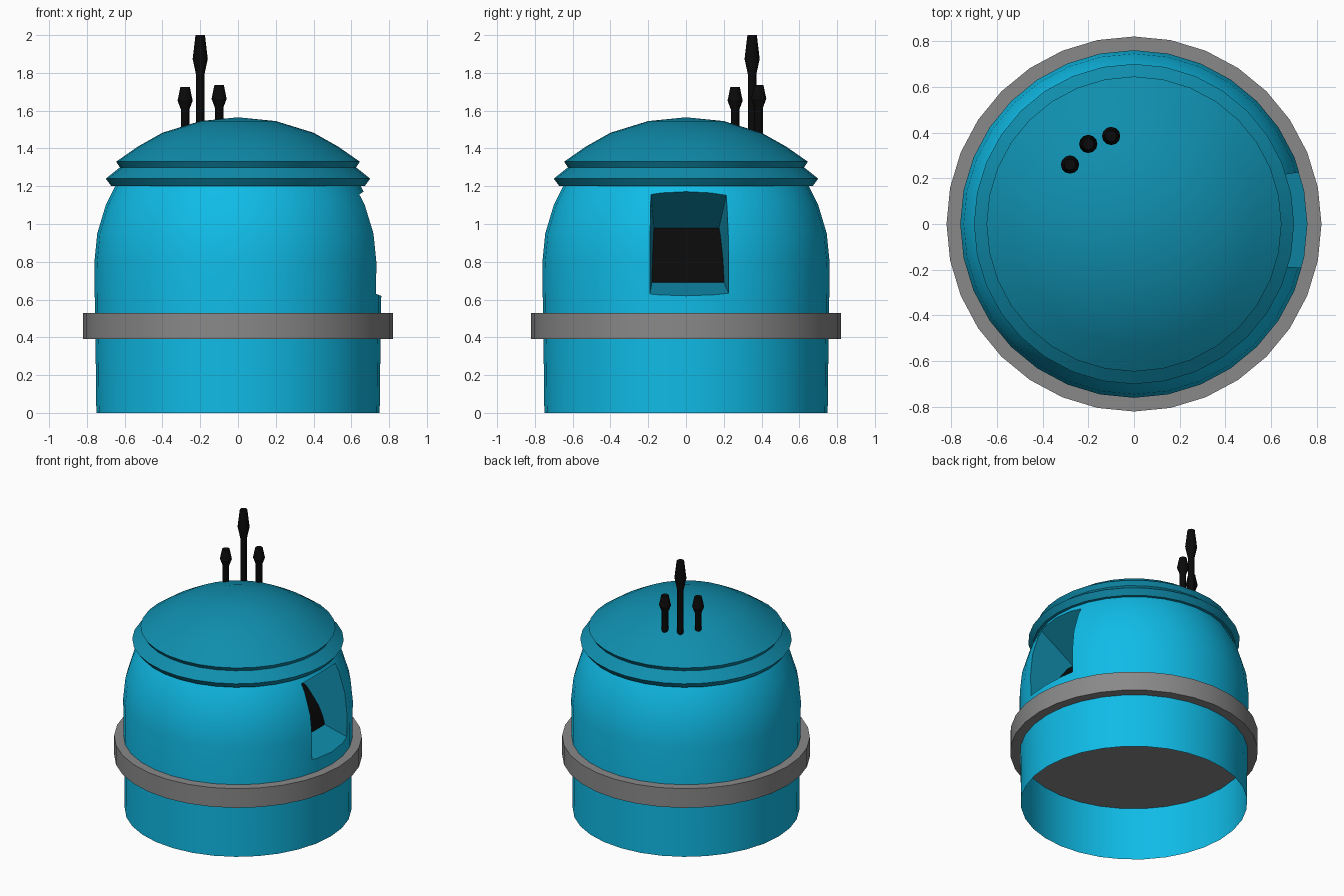
import bpy, bmesh, math

cube = bpy.data.objects.get("Cube")
if cube:
    bpy.data.objects.remove(cube, do_unlink=True)


def material(name, color):
    m = bpy.data.materials.new(name)
    m.use_nodes = True
    m.diffuse_color = (*color, 1)
    bsdf = next(n for n in m.node_tree.nodes if n.type == 'BSDF_PRINCIPLED')
    bsdf.inputs["Base Color"].default_value = (*color, 1)
    bsdf.inputs["Roughness"].default_value = 0.7
    return m


BLUE = material("bright blue", (0.005, 0.5, 0.8))
DEEP = material("deep blue", (0.005, 0.27, 0.42))
GREY = material("grey", (0.25, 0.25, 0.25))
BLACK = material("black", (0.003, 0.003, 0.003))


def finish(bm, name, mats):
    bmesh.ops.recalc_face_normals(bm, faces=bm.faces)
    mesh = bpy.data.meshes.new(name)
    bm.to_mesh(mesh)
    bm.free()
    obj = bpy.data.objects.new(name, mesh)
    bpy.context.collection.objects.link(obj)
    for m in mats:
        mesh.materials.append(m)
    return obj


def select(obj):
    bpy.ops.object.select_all(action='DESELECT')
    obj.select_set(True)
    bpy.context.view_layer.objects.active = obj


def smooth(obj):
    select(obj)
    bpy.ops.object.shade_smooth_by_angle(angle=math.radians(30))


def lathe(name, profile, mats, segments=32, at=(0, 0)):
    """Spin a (radius, height) profile round a vertical axis."""
    bm = bmesh.new()
    rings = []
    for r, z in profile:
        count = segments if r else 1
        rings.append([bm.verts.new((at[0] + r * math.cos(math.tau * i / segments),
                                    at[1] + r * math.sin(math.tau * i / segments), z))
                      for i in range(count)])
    for a, b in zip(rings, rings[1:]):
        for i in range(segments):
            j = i + 1
            quad = [a[i % len(a)], a[j % len(a)], b[j % len(b)], b[i % len(b)]]
            bm.faces.new(list(dict.fromkeys(quad)))
    return finish(bm, name, mats)


# Open skirt under the ring
smooth(lathe("lower_body", [(0.75, 0), (0.755, 0.42)], [BLUE]))

# Ring, closed across the middle
smooth(lathe("ring", [(0, 0.39), (0.82, 0.39), (0.82, 0.53), (0, 0.53)], [GREY]))

# Upper body, solid so that the window can be cut from it
body = lathe("upper_body", [(0, 0.45), (0.757, 0.45), (0.76, 0.8), (0.745, 0.95),
                            (0.70, 1.1), (0.65, 1.2), (0.62, 1.25), (0, 1.25)],
             [BLUE, DEEP, BLACK])

# Window cutter: side profile with a curved black back, flaring outward
arc = [(0.56, 0.69), (0.545, 0.75), (0.515, 0.82), (0.475, 0.88), (0.43, 0.94), (0.385, 0.98)]
outline = [(0.9, 0.57)] + arc + [(0.9, 1.333)]
bm = bmesh.new()
near = [bm.verts.new((x, -0.18 - 0.06 * (x - 0.55), z)) for x, z in outline]
far = [bm.verts.new((x, 0.20 + 0.15 * (x - 0.55), z)) for x, z in outline]
bm.faces.new(near).material_index = 1
bm.faces.new(far[::-1]).material_index = 1
for i in range(len(outline)):
    j = (i + 1) % len(outline)
    face = bm.faces.new([near[i], near[j], far[j], far[i]])
    face.material_index = 2 if 1 <= i < len(arc) else 1
cutter = finish(bm, "window_cutter", [BLUE, DEEP, BLACK])
cutter.hide_render = True

select(body)
cut = body.modifiers.new("window", 'BOOLEAN')
cut.operation = 'DIFFERENCE'
cut.solver = 'EXACT'
cut.object = cutter
bpy.ops.object.modifier_apply(modifier=cut.name)
bpy.data.objects.remove(cutter, do_unlink=True)
smooth(body)

# Lid with two stepped rims and a shallow dome
smooth(lathe("lid", [(0, 1.2), (0.67, 1.2), (0.70, 1.24), (0.625, 1.30), (0.645, 1.33),
                     (0.53, 1.41), (0.4, 1.483), (0.2, 1.545), (0, 1.565)], [DEEP]))

# Antennas: thin stem and tapered tip
for name, at, top, tip in [("tall_antenna", (-0.2, 0.35), 2.0, 0.21),
                           ("right_antenna", (-0.28, 0.26), 1.725, 0.12),
                           ("left_antenna", (-0.1, 0.385), 1.735, 0.12)]:
    smooth(lathe(name, [(0, 1.45), (0.022, 1.45), (0.022, top - tip),
                        (0.04, top - tip * 0.6), (0.025, top), (0, top)],
                 [BLACK], 12, at))
